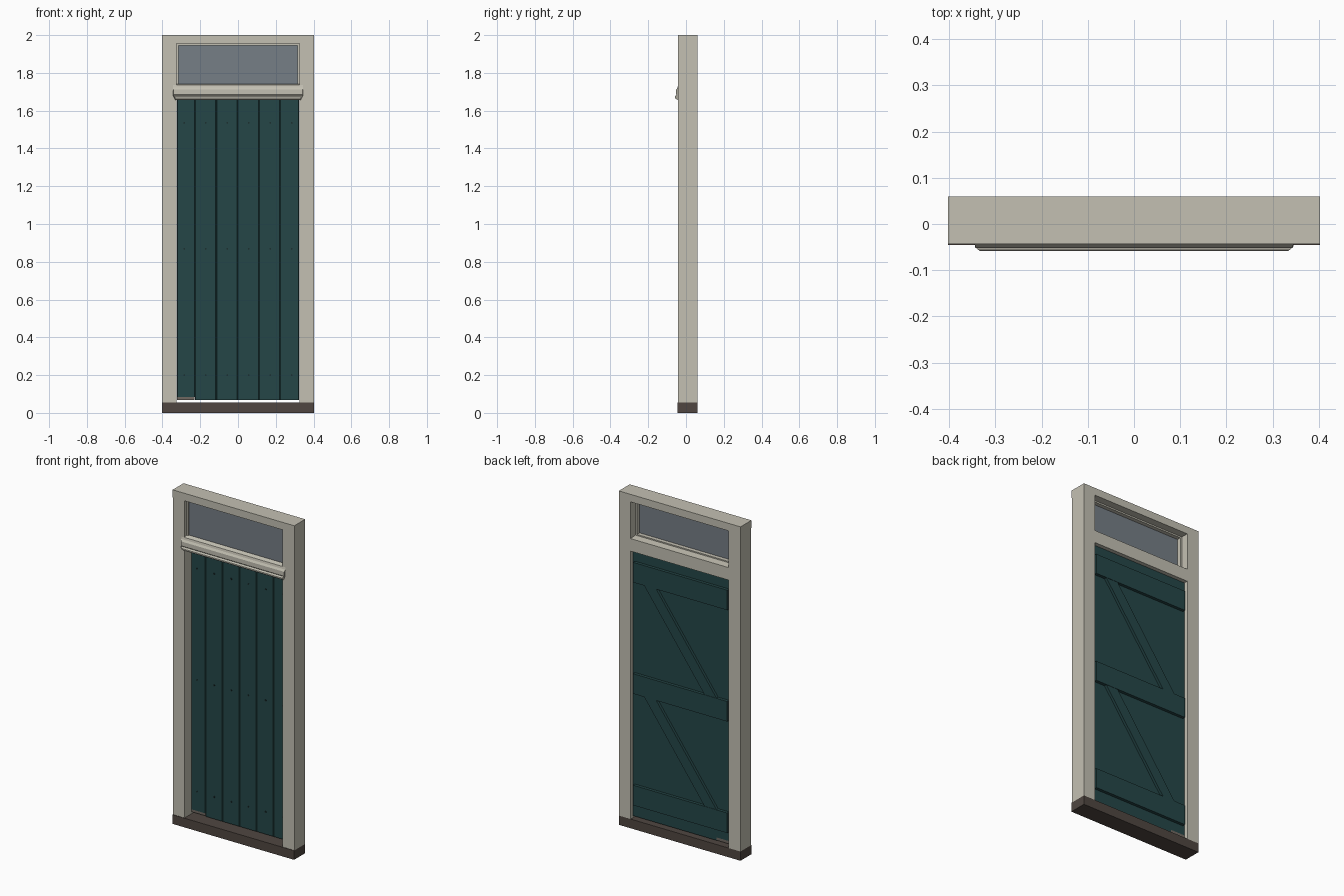
import bpy, bmesh

if "Cube" in bpy.data.objects:
    bpy.data.objects.remove(bpy.data.objects["Cube"])

def mat(name, r, g, b):
    m = bpy.data.materials.new(name)
    m.diffuse_color = (r, g, b, 1)
    m.use_nodes = True
    m.node_tree.nodes["Principled BSDF"].inputs["Base Color"].default_value = m.diffuse_color
    return m

CREAM = mat("cream_paint", .55, .53, .45)
GREEN = mat("green_paint", .018, .062, .064)
DARK = mat("dark_sill", .08, .062, .053)
GLASS = mat("glass", .18, .21, .24)
IRON = mat("iron", .012, .03, .03)
WOOD = mat("worn_wood", .16, .14, .12)

def prism(name, pts, to3d, a, b, m):
    """Extrude a 2D outline between a and b; to3d(u, v, t) places each point."""
    bm = bmesh.new()
    r0 = [bm.verts.new(to3d(u, v, a)) for u, v in pts]
    r1 = [bm.verts.new(to3d(u, v, b)) for u, v in pts]
    bm.faces.new(r0)
    bm.faces.new(r1)
    n = len(pts)
    for i in range(n):
        j = (i + 1) % n
        bm.faces.new((r0[i], r0[j], r1[j], r1[i]))
    bmesh.ops.recalc_face_normals(bm, faces=bm.faces)
    me = bpy.data.meshes.new(name)
    bm.to_mesh(me)
    bm.free()
    me.materials.append(m)
    ob = bpy.data.objects.new(name, me)
    bpy.context.collection.objects.link(ob)
    return ob

def box(name, x0, x1, y0, y1, z0, z1, m):
    return prism(name, [(x0, y0), (x1, y0), (x1, y1), (x0, y1)],
                 lambda u, v, t: (u, v, t), z0, z1, m)

# Outer frame
box("sill", -.403, .403, -.045, .06, 0, .055, DARK)
box("head", -.403, .403, -.043, .06, 1.955, 2, CREAM)
for s, side in ((-1, "left"), (1, "right")):
    xa, xb = sorted((s * .325, s * .403))
    box("jamb_" + side, xa, xb, -.042, .06, .055, 1.955, CREAM)

# Transom with sloped front top edge
prism("transom", [(-.042, 1.66), (.06, 1.66), (.06, 1.735), (-.02, 1.742), (-.042, 1.735)],
      lambda u, v, t: (t, u, v), -.325, .325, CREAM)

# Drip moulding: ends taper towards the front
drip = [(-.042, 1.735), (-.045, 1.722), (-.052, 1.711), (-.052, 1.685), (-.049, 1.681),
        (-.055, 1.679), (-.059, 1.674), (-.059, 1.669), (-.055, 1.663), (-.042, 1.657)]
prism("drip_moulding", drip,
      lambda u, v, t: (t * (.345 - max(0, -.05 - u) * 1.3 - max(0, 1.668 - v) * 1.2), u, v),
      -1, 1, CREAM)

# Fanlight glass and its stops
box("fanlight_glass", -.32, .32, -.014, -.009, 1.738, 1.955, GLASS)
for s, side in ((-1, "left"), (1, "right")):
    xa, xb = sorted((s * .314, s * .326))
    box("glass_stop_" + side, xa, xb, -.009, .015, 1.738, 1.955, CREAM)
    box("glass_bead_" + side, xa, xb, -.024, -.014, 1.738, 1.955, CREAM)
box("glass_stop_top", -.314, .314, -.024, .015, 1.946, 1.956, CREAM)
box("glass_stop_bottom", -.314, .314, -.009, .015, 1.735, 1.746, CREAM)

# Door planks with chamfered front edges
F, B, c = .018, .038, .003
seams = [-.323, -.228, -.115, -.002, .111, .222, .323]
for i in range(6):
    a, b = seams[i], seams[i + 1]
    prism(f"plank_{i + 1}",
          [(a, B), (a, F + c), (a + c, F), (b - c, F), (b, F + c), (b, B)],
          lambda u, v, t: (u, v, t), .085 if i == 0 else .067, 1.658, GREEN)
box("plank_repair_block", -.323, -.23, .022, .038, .068, .085, WOOD)

# Ledges on the back, with nail heads on the front
levels = (.2, .868, 1.535)
for k, z in enumerate(levels):
    box(f"ledge_{k + 1}", -.312, .312, B, .056, z - .06, z + .06, GREEN)
    for i in range(6):
        x = -.285 + i * .114
        bpy.ops.mesh.primitive_cylinder_add(vertices=10, radius=.005, depth=.004,
                                            location=(x, F - .001, z), rotation=(1.5707963, 0, 0))
        nail = bpy.context.object
        nail.name = f"nail_{k + 1}_{i + 1}"
        nail.data.materials.append(IRON)

# Diagonal braces between the ledges
for k in range(2):
    z0, z1 = levels[k] + .06, levels[k + 1] - .06
    prism(f"brace_{k + 1}", [(-.24, z0), (-.16, z0), (.24, z1), (.16, z1)],
          lambda u, v, t: (u, t, v), B, .054, GREEN)
